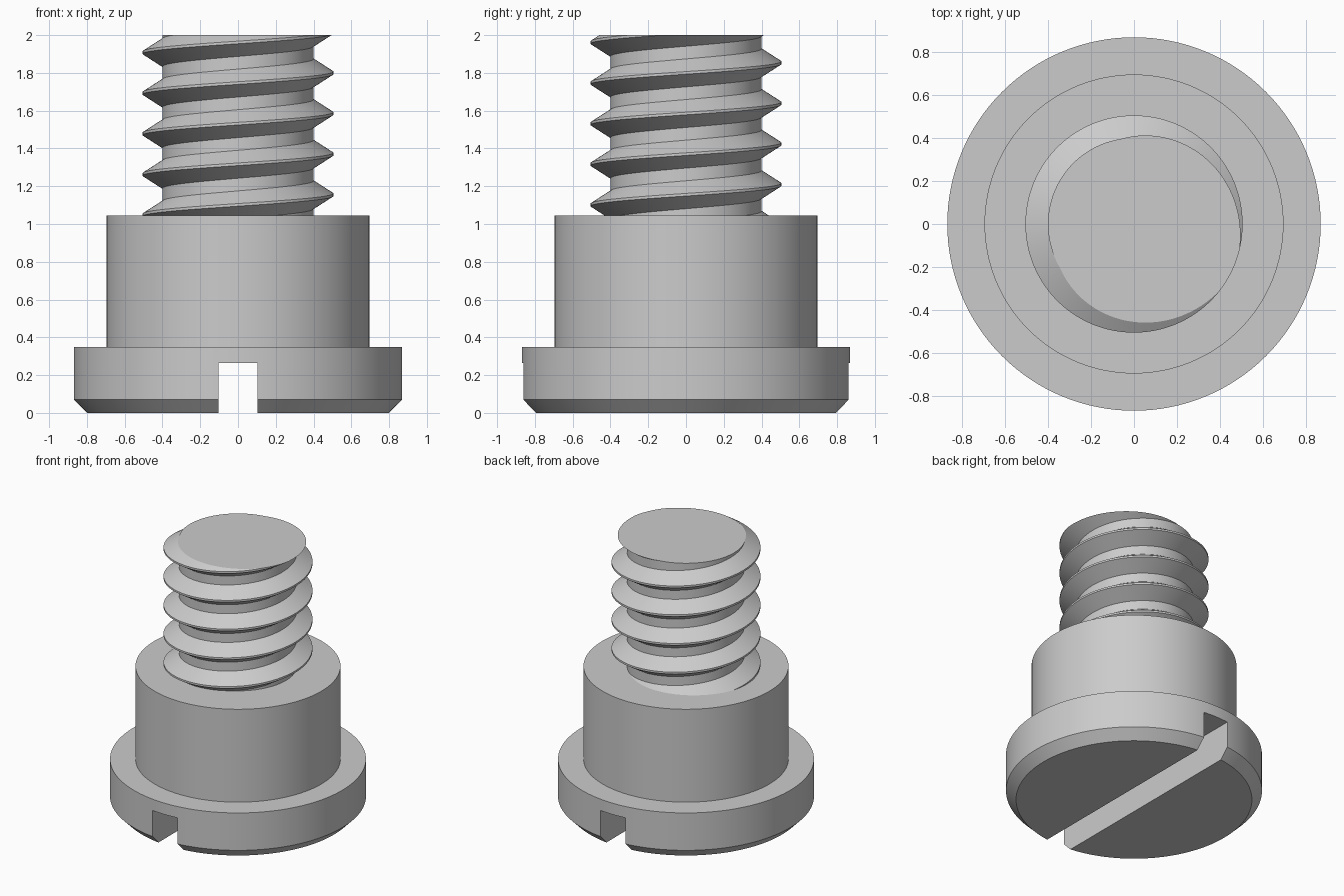
import bpy, bmesh, math
from mathutils import Vector

cube = bpy.data.objects.get("Cube")
if cube:
    bpy.data.objects.remove(cube, do_unlink=True)

SEGMENTS = 128
HEAD_TOP, SHOULDER_TOP, TOP = 0.35, 1.045, 2.0
PITCH = 0.215
CORE, CREST = 0.4, 0.505

steel = bpy.data.materials.new("grey steel")
steel.use_nodes = True
GREY = (0.6, 0.6, 0.6, 1)
steel.diffuse_color = GREY
steel.node_tree.nodes["Principled BSDF"].inputs["Base Color"].default_value = GREY


def add_object(name, bm):
    bmesh.ops.recalc_face_normals(bm, faces=bm.faces)
    mesh = bpy.data.meshes.new(name)
    bm.to_mesh(mesh)
    bm.free()
    mesh.materials.append(steel)
    obj = bpy.data.objects.new(name, mesh)
    bpy.context.collection.objects.link(obj)
    return obj


def select_only(obj):
    bpy.ops.object.select_all(action="DESELECT")
    obj.select_set(True)
    bpy.context.view_layer.objects.active = obj


def ring(bm, radius, z):
    step = math.tau / SEGMENTS
    return [bm.verts.new((radius * math.cos(i * step), radius * math.sin(i * step), z))
            for i in range(SEGMENTS)]


# Chamfered head and shoulder, turned as one solid
bm = bmesh.new()
profile = [(0.8, 0), (0.868, 0.07), (0.868, HEAD_TOP), (0.695, HEAD_TOP), (0.695, SHOULDER_TOP)]
rings = [ring(bm, r, z) for r, z in profile]
for low, high in zip(rings, rings[1:]):
    for i in range(SEGMENTS):
        j = (i + 1) % SEGMENTS
        bm.faces.new((low[i], low[j], high[j], high[i]))
bm.faces.new(rings[0])
bm.faces.new(rings[-1])
head = add_object("head_and_shoulder", bm)

# Driver slot across the underside
bm = bmesh.new()
bmesh.ops.create_cube(bm, size=1)
bmesh.ops.scale(bm, vec=Vector((0.206, 3, 0.53)), verts=bm.verts)
cutter = add_object("slot_cutter", bm)
cutter.hide_render = True
select_only(head)
slot = head.modifiers.new("slot", "BOOLEAN")
slot.operation = "DIFFERENCE"
slot.solver = "EXACT"
slot.object = cutter
bpy.ops.object.modifier_apply(modifier="slot")
bpy.data.objects.remove(cutter, do_unlink=True)

# Threaded shank: each column of points climbs one pitch per turn
bm = bmesh.new()
tooth = [(CORE, -0.074), (CREST, -0.007), (CREST, 0.007), (CORE, 0.074)]
first_crest = 1.155 - 2 * PITCH
columns = []
for i in range(SEGMENTS):
    angle = math.tau * i / SEGMENTS
    rise = first_crest + PITCH * i / SEGMENTS
    columns.append([bm.verts.new((r * math.cos(angle), r * math.sin(angle), rise + turn * PITCH + dz))
                    for turn in range(8) for r, dz in tooth])
for i in range(SEGMENTS):
    wraps = i == SEGMENTS - 1
    here = columns[i]
    there = columns[0][len(tooth):] if wraps else columns[i + 1]
    for k in range(len(there) - 1):
        bm.faces.new((here[k], there[k], there[k + 1], here[k + 1]))

# Trim the shank flat at both ends and cap them
for z, direction in ((SHOULDER_TOP - 0.01, -1), (TOP, 1)):
    cut = bmesh.ops.bisect_plane(bm, geom=bm.verts[:] + bm.edges[:] + bm.faces[:],
                                 plane_co=(0, 0, z), plane_no=(0, 0, direction), clear_outer=True)
    rim = [e for e in cut["geom_cut"] if isinstance(e, bmesh.types.BMEdge)]
    bmesh.ops.holes_fill(bm, edges=rim, sides=0)
shank = add_object("threaded_shank", bm)

for obj in (head, shank):
    select_only(obj)
    bpy.ops.object.shade_smooth_by_angle(angle=math.radians(25))
